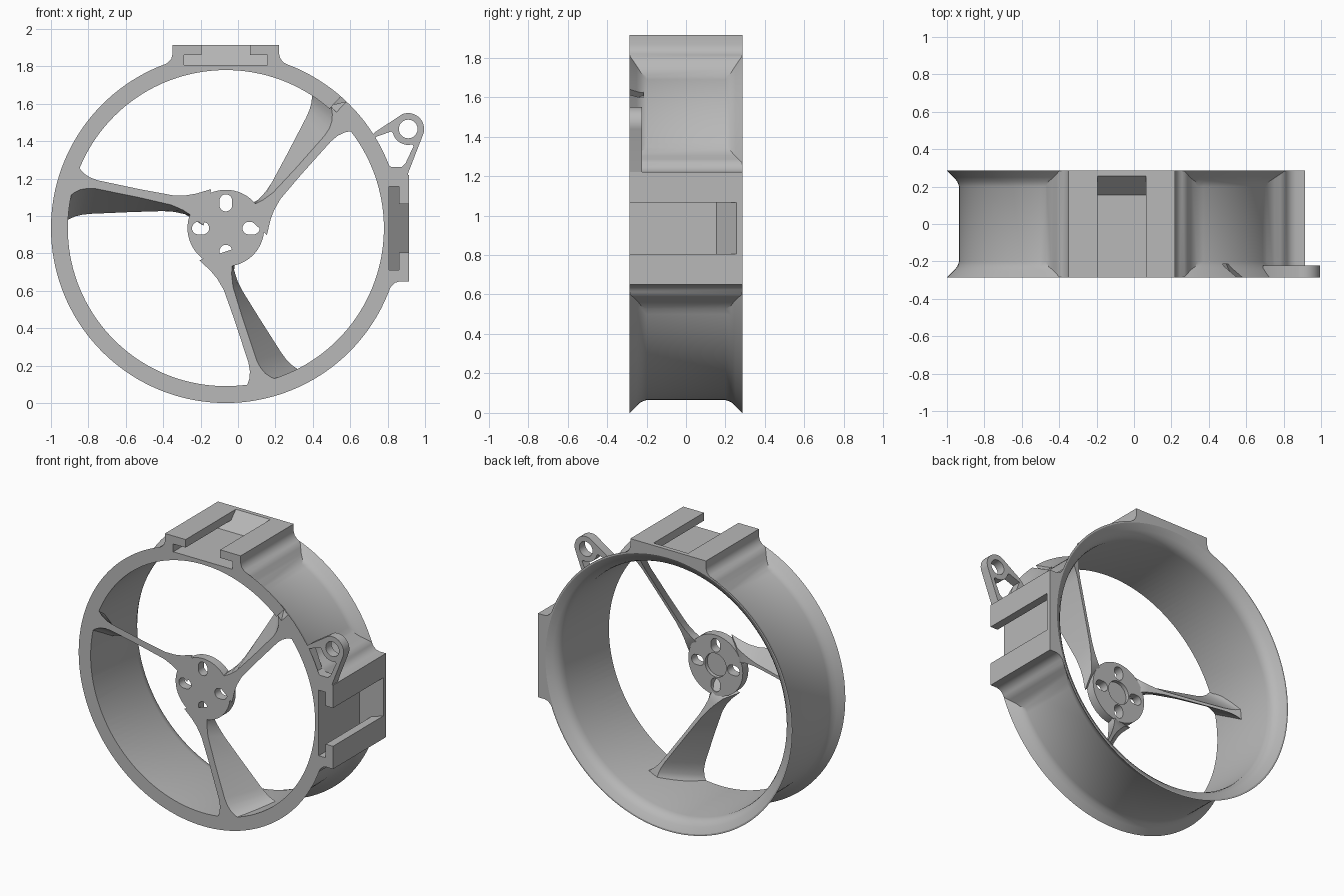
import bpy, bmesh, math
from mathutils import Vector

if bpy.data.objects.get("Cube"):
    bpy.data.objects.remove(bpy.data.objects["Cube"], do_unlink=True)

CX, CZ = -0.065, 0.935      # duct axis
FRONT, BACK = -0.285, 0.285

grey = bpy.data.materials.new("plain_grey")
grey.use_nodes = True
grey.diffuse_color = (0.48, 0.48, 0.48, 1)
grey.node_tree.nodes["Principled BSDF"].inputs["Base Color"].default_value = (0.48, 0.48, 0.48, 1)


def make(name, bm):
    bmesh.ops.recalc_face_normals(bm, faces=bm.faces)
    mesh = bpy.data.meshes.new(name)
    bm.to_mesh(mesh)
    bm.free()
    mesh.materials.append(grey)
    obj = bpy.data.objects.new(name, mesh)
    bpy.context.collection.objects.link(obj)
    return obj


def prism(name, pts, y0, y1, slope=None):
    """Extrude an outline given in the x-z plane; slope may move far corners."""
    bm = bmesh.new()
    near = [bm.verts.new((x, y0, z)) for x, z in pts]
    far = [bm.verts.new(slope(x, z) if slope else (x, y1, z)) for x, z in pts]
    bm.faces.new(near)
    bm.faces.new(far[::-1])
    n = len(pts)
    for i in range(n):
        j = (i + 1) % n
        bm.faces.new((near[i], far[i], far[j], near[j]))
    return make(name, bm)


def revolve(name, profile, steps=144):
    """Spin a (radius, y) profile about the duct axis."""
    bm = bmesh.new()
    verts = [bm.verts.new((CX + r, y, CZ)) for r, y in profile]
    edges = [bm.edges.new(pair) for pair in zip(verts, verts[1:])]
    bmesh.ops.spin(bm, geom=verts + edges, cent=(CX, 0, CZ), axis=(0, 1, 0),
                   angle=math.tau, steps=steps)
    bmesh.ops.remove_doubles(bm, verts=bm.verts, dist=0.0001)
    return make(name, bm)


def combine(obj, other, operation):
    mod = obj.modifiers.new("combine", 'BOOLEAN')
    mod.operation, mod.solver, mod.object = operation, 'EXACT', other
    bpy.context.view_layer.objects.active = obj
    bpy.ops.object.modifier_apply(modifier=mod.name)
    bpy.data.objects.remove(other, do_unlink=True)


def arc(x, z, r, a0, a1, n):
    angles = [math.radians(a0 + (a1 - a0) * i / n) for i in range(n + 1)]
    return [(x + r * math.cos(a), z + r * math.sin(a)) for a in angles]


def place(pts, degrees):
    """Rotate axis-relative points and move them onto the duct axis."""
    c, s = math.cos(math.radians(degrees)), math.sin(math.radians(degrees))
    return [(CX + c * x - s * z, CZ + s * x + c * z) for x, z in pts]


def mirrored(half):
    return half + [(-x, z) for x, z in reversed(half)]


# Duct shell: waisted outside with flared lips
lip = [(0.935, BACK), (0.90, 0.25), (0.88, 0.228), (0.87, 0.2)]
duct = revolve("duct_ring", [(0, FRONT)] + [(r, -y) for r, y in lip]
               + lip[::-1] + [(0, BACK)])

# Mounting blocks on the top and the left side
block = mirrored([(0.285, 0.98), (0.285, 0.93), (0.292, 0.905), (0.31, 0.885),
                  (0.335, 0.87), (0.37, 0.815), (0.41, 0.765), (0.38, 0.73)])
for turn in (0, -90):
    combine(duct, prism("mount_block", place(block, turn), FRONT, BACK), 'UNION')

# Straight bore with a bell mouth at the back
bore = revolve("bore_cutter", [(0, -0.4), (0.845, -0.4), (0.845, 0.19), (0.85, 0.215),
                               (0.862, 0.24), (0.885, 0.262), (0.926, 0.286),
                               (0.926, 0.4), (0, 0.4)])
combine(duct, bore, 'DIFFERENCE')

# T-shaped slots with a ramped end
slot = mirrored([(0.13, 1.0), (0.13, 0.925), (0.223, 0.925), (0.223, 0.872)])
for turn in (0, -90):
    def ramp(x, z, top=(turn == 0)):
        u = z - CZ if top else x - CX
        return (x, 0.155 + (u - 0.872) * 0.93, z)
    combine(duct, prism("slot_cutter", place(slot, turn), -0.4, 0, ramp), 'DIFFERENCE')

# Slanted wire notch in the front lip
notch = place([(0.83, -0.02), (0.97, -0.02), (0.97, 0.02), (0.83, 0.02)], 47)
combine(duct, prism("notch_cutter", notch, -0.3, 0,
                    lambda x, z: (x - 0.04, -0.215, z + 0.04)), 'DIFFERENCE')

# Motor hub with four radial slots and a shallow round recess behind
hub = prism("hub", arc(CX, CZ, 0.205, 0, 354, 59), FRONT, -0.225)
for turn in range(0, 360, 90):
    hole = arc(0.147, 0, 0.034, -90, 90, 10) + arc(0.123, 0, 0.034, 90, 270, 10)
    combine(hub, prism("hole_cutter", place(hole, turn), -0.4, 0), 'DIFFERENCE')
combine(hub, prism("recess_cutter", arc(CX, CZ, 0.08, 0, 350, 35), -0.25, 0), 'DIFFERENCE')


# Three twisted vanes, flared where they meet the hub and the ring
def vane(name, turn):
    f0, f1 = Vector((0.145, 0.03)), Vector((0.635, 0.58))
    b0, b1 = Vector((0.175, 0.083)), Vector((0.497, 0.698))
    stations = [(0, 0.1), (0.1, 0.06), (0.17, 0.04), (0.26, 0.026), (0.5, 0.022),
                (0.82, 0.023), (0.88, 0.03), (0.93, 0.045), (0.97, 0.068), (1, 0.1)]
    bm = bmesh.new()
    rows = []
    for t, w in stations:
        row = []
        depth = -0.23 + 0.18 * t
        for a, b, y, k in ((f0, f1, FRONT, 1), (b0, b1, depth, 0.45)):
            d = (b - a).normalized()
            side = Vector((-d.y, d.x)) * w * k
            for p in (a.lerp(b, t) - side, a.lerp(b, t) + side):
                if t == 1 or p.length > 0.86:
                    p = p.normalized() * 0.86
                x, z = place([p], turn)[0]
                row.append(bm.verts.new((x, y, z)))
        rows.append([row[0], row[1], row[3], row[2]])
    for r, s in zip(rows, rows[1:]):
        for i in range(4):
            j = (i + 1) % 4
            bm.faces.new((r[i], r[j], s[j], s[i]))
    bm.faces.new(rows[0])
    bm.faces.new(rows[-1][::-1])
    return make(name, bm)


parts = [duct, hub]
for name, turn in (("vane_upper", 0), ("vane_side", 120), ("vane_lower", 240)):
    parts.append(vane(name, turn))

# Open triangular lug with an eyelet
EX, EZ = 0.91, 1.465
outline = ([(0.745, 1.3), (0.69, 1.4), (0.715, 1.43), (0.735, 1.45)]
           + arc(EX, EZ, 0.085, 112, -18, 20) + [(0.91, 1.23), (0.905, 1.2), (0.8, 1.2)])
lug = prism("cable_lug", outline, FRONT, -0.223)
window = ([(0.735, 1.422), (0.82, 1.452)] + arc(EX, EZ, 0.085, 195, 285, 8)
          + [(0.938, 1.372), (0.895, 1.28), (0.875, 1.262), (0.82, 1.262), (0.79, 1.28)])
combine(lug, prism("window_cutter", window, -0.4, 0), 'DIFFERENCE')
combine(lug, prism("eye_cutter", arc(EX, EZ, 0.05, 0, 345, 23), -0.4, 0), 'DIFFERENCE')
parts.append(lug)

# Smooth shading with crisp edges
for obj in parts:
    bpy.ops.object.select_all(action='DESELECT')
    obj.select_set(True)
    bpy.context.view_layer.objects.active = obj
    bpy.ops.object.shade_smooth_by_angle(angle=math.radians(30))
